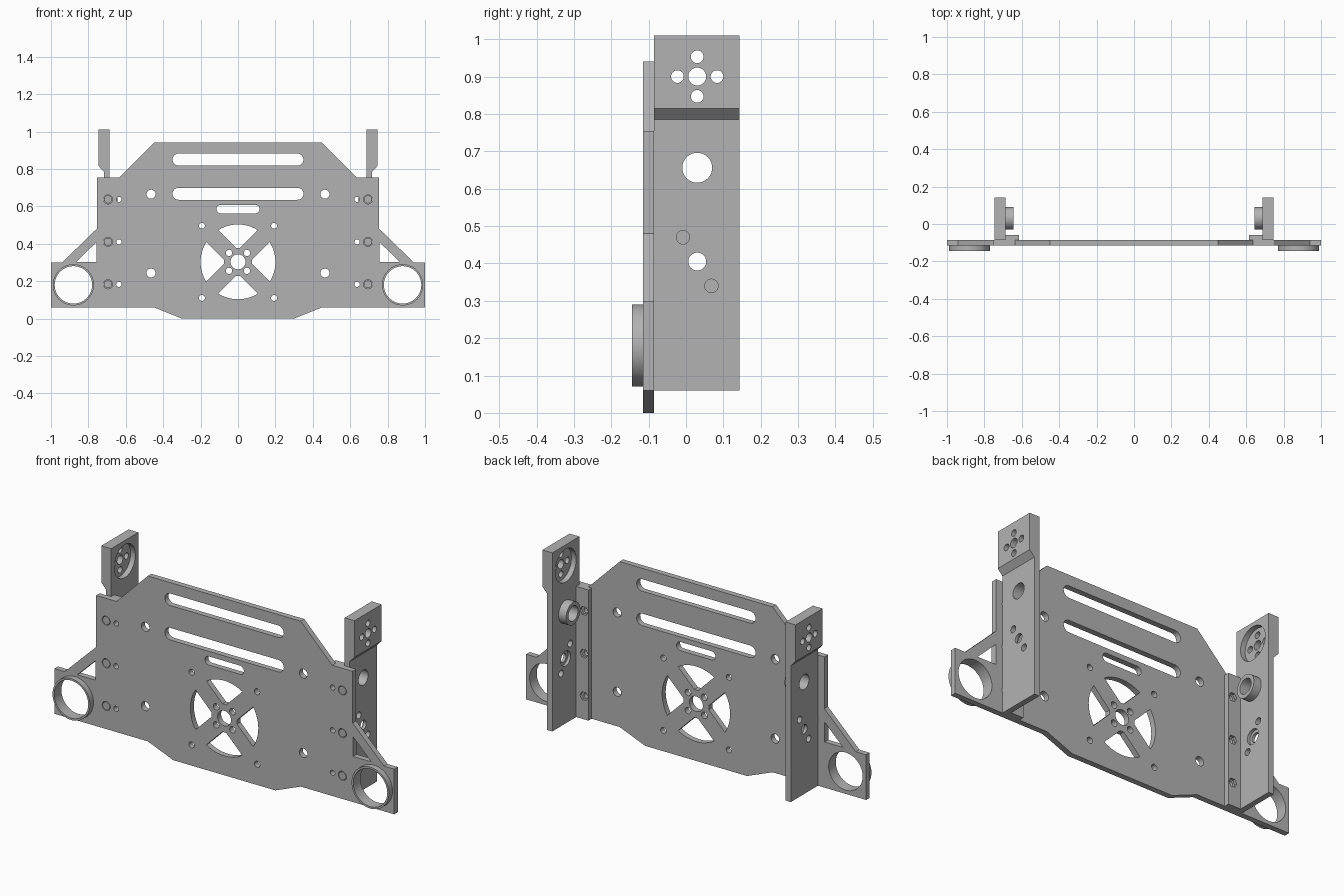
import bpy, bmesh, math
from math import sin, cos, pi

if "Cube" in bpy.data.objects:
    bpy.data.objects.remove(bpy.data.objects["Cube"])

gray = bpy.data.materials.new("machined_gray")
gray.diffuse_color = (0.45, 0.45, 0.45, 1)
gray.use_nodes = True
gray.node_tree.nodes["Principled BSDF"].inputs["Base Color"].default_value = gray.diffuse_color


def circle(u, v, r, n=40):
    return [(u + r * cos(2 * pi * i / n), v + r * sin(2 * pi * i / n)) for i in range(n)]


def slot(v, half, r, n=12):
    right = [(half - r + r * cos(a), v + r * sin(a))
             for a in (-pi / 2 + pi * i / n for i in range(n + 1))]
    return right + [(-u, 2 * v - w) for u, w in right]


def prisms(name, outlines, axis, a, b):
    """Extrude outlines from a to b along x or y, all in one object."""
    bm = bmesh.new()
    for pts in outlines:
        rings = []
        for t in (a, b):
            rings.append([bm.verts.new((t, u, v) if axis == 'x' else (u, t, v)) for u, v in pts])
        lo, hi = rings
        bm.faces.new(lo)
        bm.faces.new(hi[::-1])
        n = len(pts)
        for i in range(n):
            j = (i + 1) % n
            bm.faces.new((lo[j], lo[i], hi[i], hi[j]))
    bmesh.ops.recalc_face_normals(bm, faces=bm.faces)
    me = bpy.data.meshes.new(name)
    bm.to_mesh(me)
    bm.free()
    me.materials.append(gray)
    ob = bpy.data.objects.new(name, me)
    bpy.context.collection.objects.link(ob)
    return ob


def cut(ob, outlines, axis, a, b):
    """Subtract extruded outlines from an object."""
    cutter = prisms("cutter", outlines, axis, a, b)
    cutter.hide_render = True
    mod = ob.modifiers.new("cut", 'BOOLEAN')
    mod.operation = 'DIFFERENCE'
    mod.solver = 'EXACT'
    mod.object = cutter
    dg = bpy.context.evaluated_depsgraph_get()
    me = bpy.data.meshes.new_from_object(ob.evaluated_get(dg))
    ob.modifiers.clear()
    ob.data = me
    bpy.data.objects.remove(cutter)


def window(k, big=0.2, hub=0.075, w=0.045, n=12):
    """Opening between two diagonal spokes of the round cutout."""
    pts = []
    for r, d in ((big, 1), (hub, -1)):
        h = pi / 4 - math.asin(w / r)
        for i in range(n + 1):
            a = k * pi / 2 + d * h * (2 * i / n - 1)
            pts.append((r * cos(a), 0.303 + r * sin(a)))
    return pts


F, B = -0.115, -0.085      # front and back of the plate
BOLTS = (0.637, 0.41, 0.183)

# Main plate outline, mirrored
half = [(0.30, 0), (0.45, 0.06), (1, 0.06), (1, 0.30), (0.94, 0.30), (0.755, 0.48),
        (0.755, 0.755), (0.635, 0.755), (0.45, 0.94)]
plate = prisms("main_plate", [half + [(-x, z) for x, z in reversed(half)]], 'y', F, B)

# Plate openings: slots, spoked circle, bolt holes, corner struts
holes = [slot(0.85, 0.35, 0.032), slot(0.667, 0.35, 0.032), slot(0.585, 0.115, 0.023)]
holes += [window(k) for k in range(4)] + [circle(0, 0.303, 0.04)]
for s in (-1, 1):
    holes += [circle(s * 0.88, 0.18, 0.1, 64)]
    holes += [[(s * 0.865, 0.303), (s * 0.757, 0.303), (s * 0.757, 0.408)]]
    holes += [circle(s * 0.465, z, 0.024) for z in (0.665, 0.243)]
    holes += [circle(s * 0.048, 0.303 + d, 0.017, 24) for d in (-0.048, 0.048)]
    holes += [circle(s * 0.193, 0.303 + d, 0.016, 24) for d in (-0.193, 0.193)]
    for z in BOLTS:
        holes += [circle(s * 0.695, z, 0.024), circle(s * 0.637, z, 0.014, 24)]
cut(plate, holes, 'y', F - 0.05, B + 0.05)

for s, side in ((-1, "left"), (1, "right")):
    # Raised ring around the corner opening
    ring = prisms(side + "_ring", [circle(s * 0.88, 0.18, 0.11, 64)], 'y', -0.145, F)
    cut(ring, [circle(s * 0.88, 0.18, 0.1, 64)], 'y', -0.2, 0)

    # Pegs seated in the plate
    prisms(side + "_pegs", [circle(s * 0.695, z, 0.021) for z in BOLTS], 'y', F, B)

    # Upright bracket with a thicker head
    prof = [(0.687, 0.06), (0.717, 0.06), (0.717, 0.785), (0.745, 0.815),
            (0.745, 1.01), (0.687, 1.01)]
    wall = prisms(side + "_bracket", [[(s * x, z) for x, z in prof]], 'y', B, 0.143)
    drill = [circle(0.03, 0.9, 0.024), circle(0.03, 0.656, 0.04), circle(0.03, 0.405, 0.024)]
    for dy, dz in ((0.053, 0), (-0.053, 0), (0, 0.053), (0, -0.053)):
        drill.append(circle(0.03 + dy, 0.9 + dz, 0.017, 24))
    for d in (-1, 1):
        drill.append(circle(0.03 + s * d * 0.038, 0.405 - d * 0.065, 0.018, 24))
    cut(wall, drill, 'x', s * 0.6, s * 0.8)
    cut(wall, [circle(0.03, 0.9, 0.088, 64)], 'x', s * 0.66, s * 0.715)
    cut(wall, [circle(0.03, 0.405, 0.04)], 'x', s * 0.66, s * 0.702)

    # Tubular boss on the inner face
    boss = prisms(side + "_boss", [circle(0.03, 0.656, 0.06, 48)], 'x', s * 0.643, s * 0.687)
    cut(boss, [circle(0.03, 0.656, 0.04)], 'x', s * 0.6, s * 0.8)

    # Mounting flange against the plate
    rect = [(s * 0.615, 0.06), (s * 0.687, 0.06), (s * 0.687, 0.755), (s * 0.615, 0.755)]
    flange = prisms(side + "_flange", [rect], 'y', B, -0.058)
    cut(flange, [circle(s * 0.637, z, 0.014, 24) for z in BOLTS], 'y', -0.2, 0)
    cut(flange, [circle(s * 0.641, z, 0.024, 6) for z in BOLTS], 'y', -0.072, 0)

# Smooth round walls, keep edges sharp
for ob in bpy.context.scene.objects:
    ob.select_set(True)
    bpy.context.view_layer.objects.active = ob
bpy.ops.object.shade_smooth_by_angle(angle=math.radians(30))
